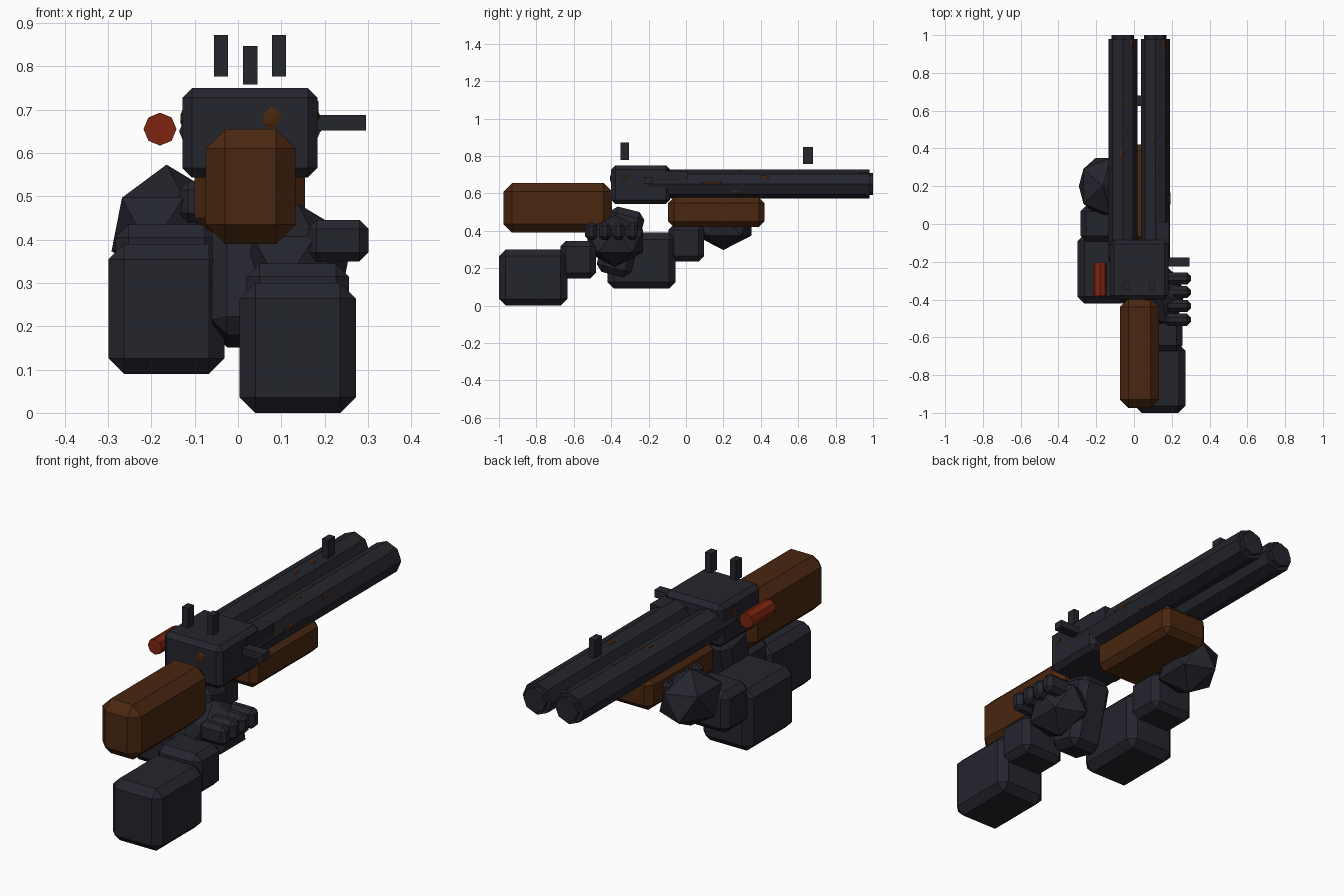
import bpy, bmesh, math
from mathutils import Matrix, Vector

cube = bpy.data.objects.get("Cube")
if cube:
    bpy.data.objects.remove(cube, do_unlink=True)


def material(name, r, g, b):
    m = bpy.data.materials.new(name)
    m.use_nodes = True
    m.diffuse_color = (r, g, b, 1)
    m.node_tree.nodes["Principled BSDF"].inputs["Base Color"].default_value = (r, g, b, 1)
    return m


STEEL = material("dark steel", 0.018, 0.018, 0.027)
WOOD = material("brown wood", 0.068, 0.020, 0.005)
RED = material("shell red", 0.21, 0.018, 0.006)


def finish(name, bm, mat):
    bmesh.ops.recalc_face_normals(bm, faces=bm.faces)
    mesh = bpy.data.meshes.new(name)
    bm.to_mesh(mesh)
    bm.free()
    mesh.materials.append(mat)
    ob = bpy.data.objects.new(name, mesh)
    bpy.context.scene.collection.objects.link(ob)
    return ob


def box(name, x, y, z, mat, bevel=0.0, tilt=0.0):
    """Chamfered box from (min, max) ranges, tilted about x by its centre."""
    bm = bmesh.new()
    bmesh.ops.create_cube(bm, size=1)
    size = [r[1] - r[0] for r in (x, y, z)]
    bmesh.ops.scale(bm, vec=size, verts=bm.verts)
    if bevel:
        bmesh.ops.bevel(bm, geom=bm.edges[:], offset=bevel, segments=1,
                        profile=0.5, affect='EDGES')
    centre = Vector([(r[0] + r[1]) / 2 for r in (x, y, z)])
    bm.transform(Matrix.Translation(centre) @ Matrix.Rotation(math.radians(tilt), 4, 'X'))
    return finish(name, bm, mat)


def tube(name, x, z, radius, y0, y1, mat):
    """Octagonal bar along y with corners on the axes."""
    bm = bmesh.new()
    bmesh.ops.create_cone(bm, cap_ends=True, segments=8, radius1=radius,
                          radius2=radius, depth=y1 - y0)
    bm.transform(Matrix.Translation((x, (y0 + y1) / 2, z))
                 @ Matrix.Rotation(math.radians(90), 4, 'X'))
    return finish(name, bm, mat)


def blob(name, centre, half, mat, turn=0.0):
    bm = bmesh.new()
    bmesh.ops.create_icosphere(bm, subdivisions=1, radius=1)
    bm.transform(Matrix.Translation(centre) @ Matrix.Diagonal((*half, 1))
                 @ Matrix.Rotation(math.radians(turn), 4, 'Y'))
    return finish(name, bm, mat)


# Receiver, barrels and muzzles
box("receiver", (-0.128, 0.183), (-0.4, -0.085), (0.543, 0.75), STEEL, 0.022)
for side, x in (("right", -0.059), ("left", 0.113)):
    tube(side + "_barrel", x, 0.65, 0.077, -0.2, 0.98, STEEL)
    tube(side + "_muzzle", x, 0.65, 0.06, 0.97, 1.0, STEEL)
box("barrel_hinge", (0.1, 0.186), (-0.2, 0.01), (0.65, 0.72), STEEL)

# Sights and opening lever
for side, x in (("right", -0.039), ("left", 0.095)):
    box(side + "_rear_sight", (x - 0.016, x + 0.016), (-0.35, -0.305), (0.777, 0.872), STEEL)
box("front_sight", (0.012, 0.045), (0.625, 0.68), (0.758, 0.847), STEEL)
box("lever", (0.17, 0.295), (-0.225, -0.178), (0.652, 0.688), STEEL)

# Wooden furniture and pistol grip
box("stock", (-0.075, 0.133), (-0.975, -0.395), (0.39, 0.655), WOOD, 0.045)
box("forend", (-0.1, 0.155), (-0.095, 0.42), (0.42, 0.577), WOOD, 0.03)
box("grip", (-0.06, 0.12), (-0.445, -0.255), (0.16, 0.52), STEEL, 0.035, -14)

# Spare shell beside the receiver
tube("spare_shell", -0.18, 0.655, 0.038, -0.38, -0.205, RED)


def arm(side, x, y, z, finger_shift):
    """Forearm, wrist, hand and fingers; x, y, z is the forearm centre."""
    box(side + "_forearm", (x - 0.134, x + 0.134), (y - 0.183, y + 0.183),
        (z - 0.15, z + 0.15), STEEL, 0.036)
    box(side + "_wrist", (x - 0.118, x + 0.118), (y + 0.145, y + 0.335),
        (z - 0.005, z + 0.195), STEEL, 0.03)
    blob(side + "_hand", (x, y + 0.438, z + 0.195), (0.142, 0.175, 0.138), STEEL)
    for i in range(4):
        fx, fy = x + finger_shift, y + 0.31 + i * 0.073
        box(f"{side}_finger_{i + 1}", (fx - 0.07, fx + 0.07), (fy - 0.032, fy + 0.032),
            (z + 0.2, z + 0.295), STEEL, 0.02)


arm("left", 0.138, -0.817, 0.15, 0.093)
arm("right", -0.165, -0.238, 0.24, 0.1)

# Rust flecks on the barrel tops
for i, (x, y) in enumerate(((-0.045, 0.63), (-0.045, 0.51), (-0.065, 0.37),
                            (0.1, 0.43), (0.12, 0.29), (-0.02, 0.95), (0.15, 0.95))):
    off = min(abs(x + 0.059), abs(x - 0.113))
    blob(f"top_rust_{i + 1}", (x, y, 0.722 - 0.42 * off), (0.013, 0.033, 0.008), WOOD)

# Rust flecks on the barrel side
for i, (x, y, z, length) in enumerate(((0.186, 0.135, 0.655, 0.065),
                                       (0.168, 0.265, 0.607, 0.035),
                                       (0.172, 0.42, 0.69, 0.028))):
    blob(f"side_rust_{i + 1}", (x, y, z), (0.008, length, 0.011), WOOD)

# Rust flecks on the receiver
blob("receiver_rust_back", (0.078, -0.4, 0.68), (0.024, 0.006, 0.027), WOOD)
blob("receiver_rust_left", (0.183, -0.33, 0.685), (0.006, 0.017, 0.012), WOOD)
blob("receiver_rust_right", (-0.128, -0.19, 0.68), (0.006, 0.02, 0.02), WOOD)
